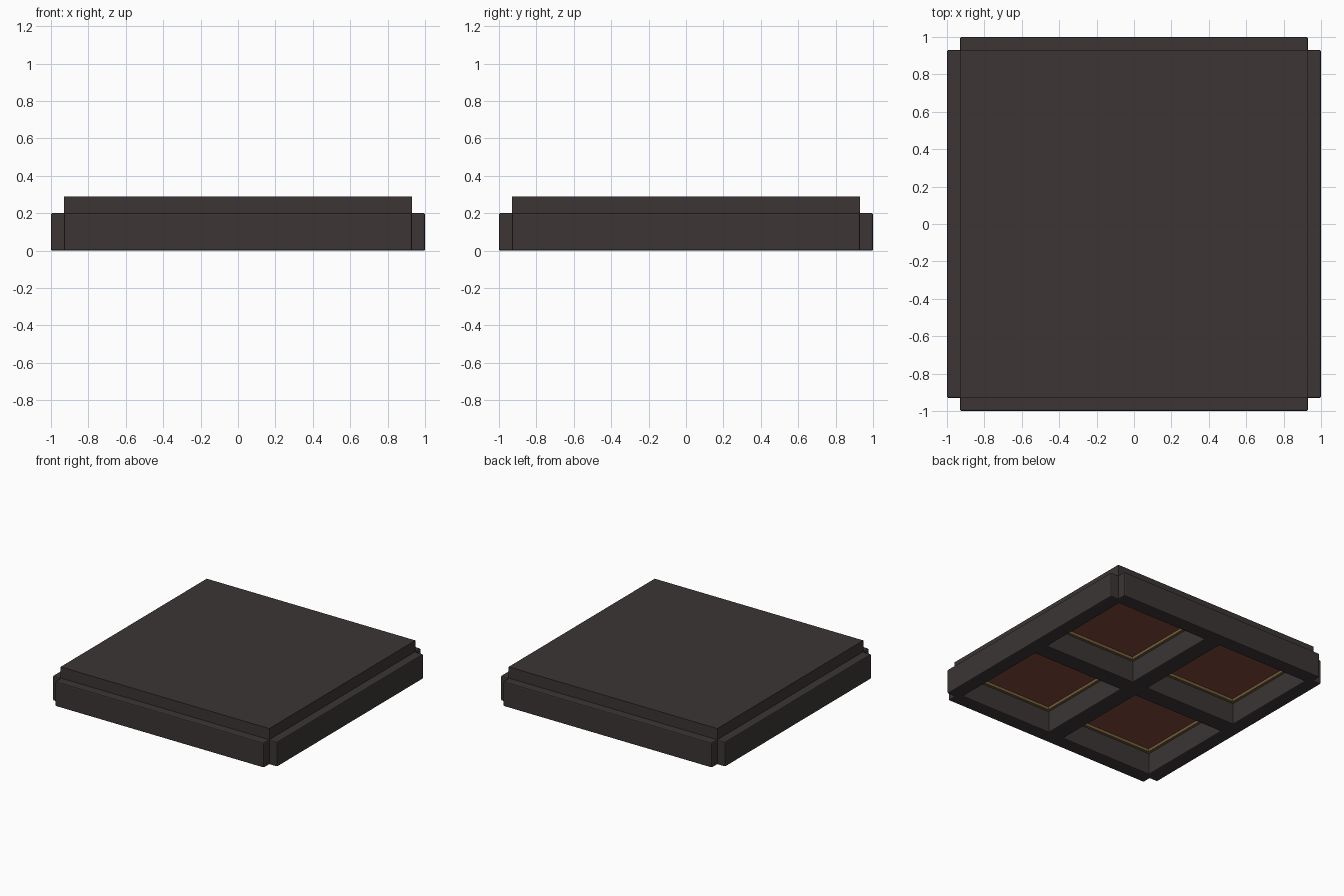
import bpy

if "Cube" in bpy.data.objects:
    bpy.data.objects.remove(bpy.data.objects["Cube"])

# flat colours
def material(name, rgb):
    m = bpy.data.materials.new(name)
    m.diffuse_color = (*rgb, 1)
    m.use_nodes = True
    m.node_tree.nodes["Principled BSDF"].inputs["Base Color"].default_value = m.diffuse_color
    return m

DARK = material("dark_timber", (0.045, 0.036, 0.036))
RED = material("red_brown_panel", (0.215, 0.065, 0.042))
GOLD = material("dull_gold_trim", (0.17, 0.107, 0.042))


def box(name, lo, hi, mat, bevel=0.0):
    """Axis-aligned box between two corners, with optional rounded edges."""
    c = [(a + b) / 2 for a, b in zip(lo, hi)]
    bpy.ops.mesh.primitive_cube_add(size=1, location=c)
    ob = bpy.context.object
    ob.name = name
    ob.scale = [b - a for a, b in zip(lo, hi)]
    bpy.ops.object.transform_apply(location=False, rotation=False, scale=True)
    ob.data.materials.append(mat)
    if bevel:
        mod = ob.modifiers.new("soft_edges", 'BEVEL')
        mod.width = bevel
        mod.segments = 2
    return ob


EDGE = 0.93      # half size of the slab and half length of the beams
INNER = 0.885    # inner side of the border beams
HALF = 0.07      # half width of the cross beams
BEAM_TOP = 0.20
TOP = 0.29

# top slab
box("ceiling_slab", (-EDGE, -EDGE, BEAM_TOP), (EDGE, EDGE, TOP), DARK)

# border beams, stopping short of the corners
for s, xn, yn in ((-1, "left", "front"), (1, "right", "back")):
    a, b = sorted((s * INNER, s * 1.0))
    box(xn + "_border_beam", (a, -EDGE, 0), (b, EDGE, BEAM_TOP), DARK, 0.008)
    box(yn + "_border_beam", (-EDGE, a, 0), (EDGE, b, BEAM_TOP), DARK, 0.008)

# crossing beams
box("cross_beam_x", (-0.92, -HALF, 0), (0.92, HALF, BEAM_TOP), DARK, 0.008)
box("cross_beam_y", (-HALF, -0.92, 0), (HALF, 0.92, BEAM_TOP), DARK, 0.008)

# recessed panels, each framed by a trim strip
TRIM_W, TRIM_Z = 0.022, 0.172
for sx in (-1, 1):
    for sy in (-1, 1):
        x0, x1 = sorted((sx * HALF, sx * INNER))
        y0, y1 = sorted((sy * HALF, sy * INNER))
        box("recessed_panel", (x0, y0, 0.195), (x1, y1, BEAM_TOP), RED)
        for a, b in ((x0, x0 + TRIM_W), (x1 - TRIM_W, x1)):
            box("panel_trim", (a, y0, TRIM_Z), (b, y1, 0.199), GOLD)
        for a, b in ((y0, y0 + TRIM_W), (y1 - TRIM_W, y1)):
            box("panel_trim", (x0 + TRIM_W, a, TRIM_Z), (x1 - TRIM_W, b, 0.199), GOLD)
